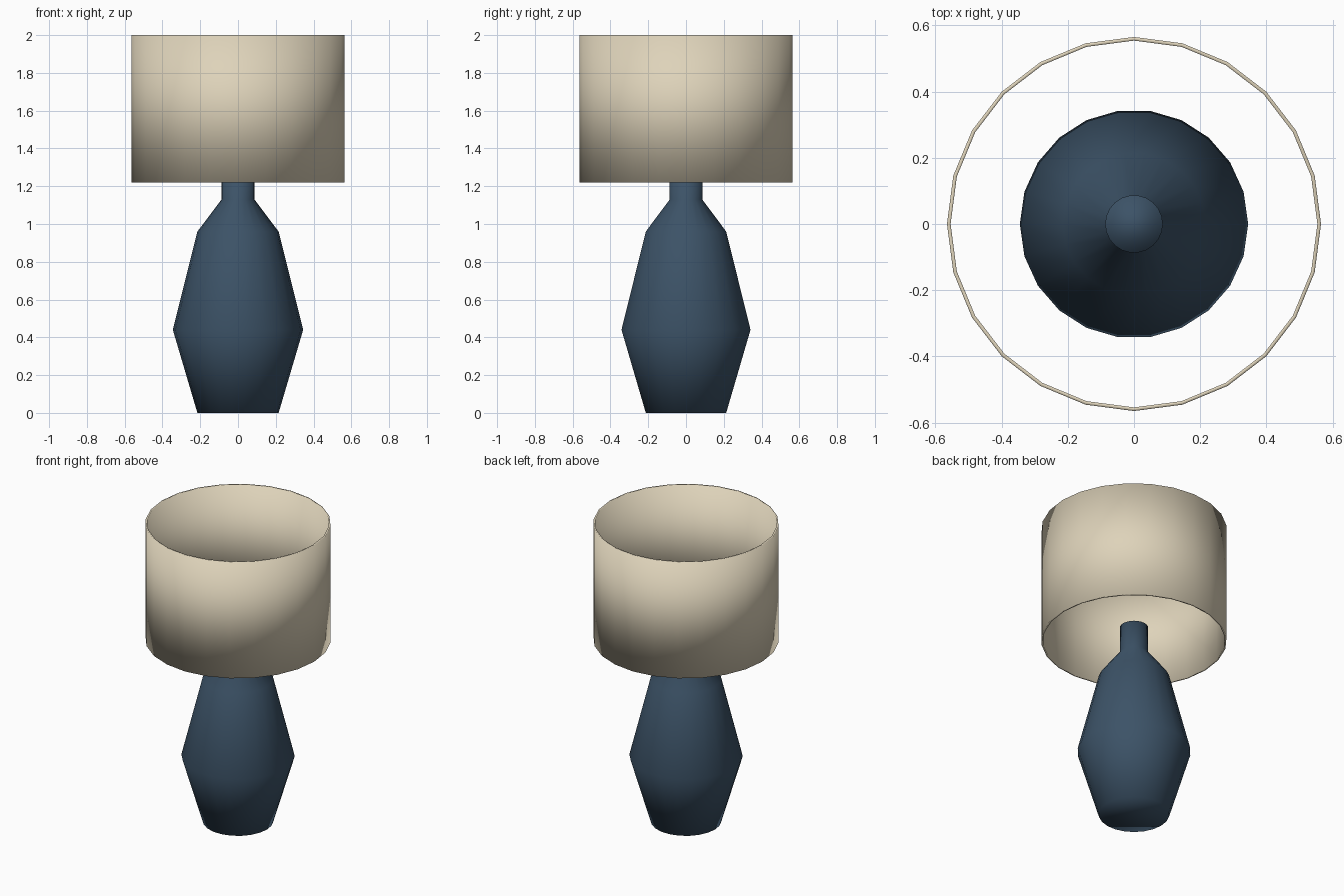
import bpy, bmesh
from math import cos, sin, tau

cube = bpy.data.objects.get("Cube")
if cube:
    bpy.data.objects.remove(cube, do_unlink=True)


def make_material(name, color):
    mat = bpy.data.materials.new(name)
    mat.use_nodes = True
    mat.diffuse_color = (*color, 1)
    mat.node_tree.nodes["Principled BSDF"].inputs["Base Color"].default_value = (*color, 1)
    return mat


def lathe(name, profile, sides, mat, closed=False):
    """Spin (radius, height) points round z; a closed profile makes a ring, an open one gets end caps."""
    bm = bmesh.new()
    rings = [[bm.verts.new((r * cos(tau * i / sides), r * sin(tau * i / sides), z))
              for i in range(sides)] for r, z in profile]
    pairs = list(zip(rings, rings[1:]))
    if closed:
        pairs.append((rings[-1], rings[0]))
    else:
        bm.faces.new(rings[0])
        bm.faces.new(rings[-1])
    for low, high in pairs:
        for i in range(sides):
            j = (i + 1) % sides
            bm.faces.new((low[i], low[j], high[j], high[i]))
    bmesh.ops.recalc_face_normals(bm, faces=bm.faces)
    for face in bm.faces:
        face.smooth = True
    mesh = bpy.data.meshes.new(name)
    bm.to_mesh(mesh)
    bm.free()
    mesh.materials.append(mat)
    obj = bpy.data.objects.new(name, mesh)
    bpy.context.collection.objects.link(obj)
    return obj


navy = make_material("navy ceramic", (0.045, 0.085, 0.135))
cream = make_material("cream fabric", (0.73, 0.65, 0.49))

# Faceted vase body with shoulder and neck
lathe("lamp_base", [(0.215, 0), (0.345, 0.44), (0.215, 0.96), (0.087, 1.13), (0.087, 1.31)],
      22, navy)

# Thin open drum shade
lathe("lamp_shade", [(0.565, 1.22), (0.565, 2.0), (0.554, 2.0), (0.554, 1.22)],
      24, cream, closed=True)
